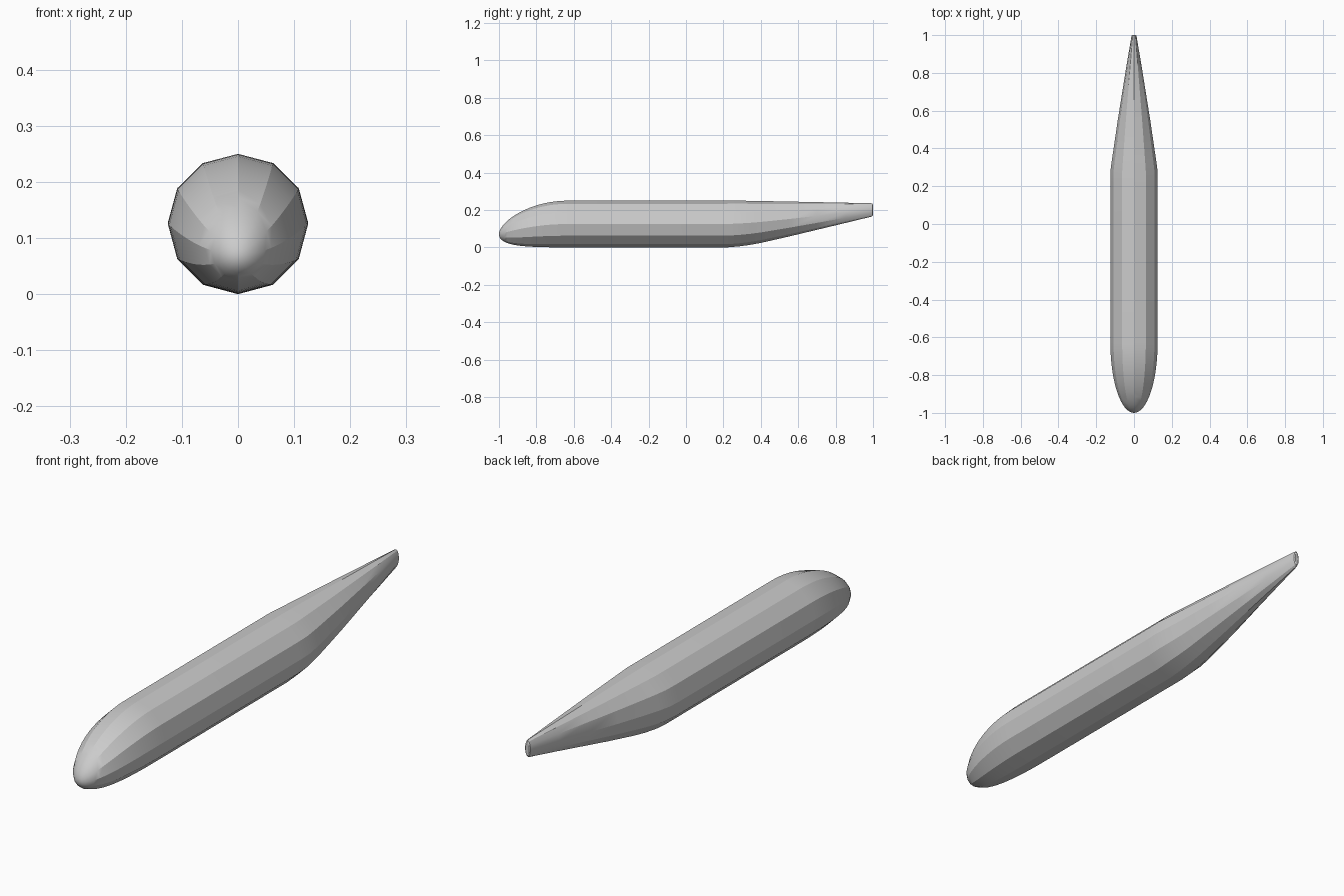
import bpy, bmesh
from math import sin, cos, pi, radians

if "Cube" in bpy.data.objects:
    bpy.data.objects.remove(bpy.data.objects["Cube"])

SIDES = 12
R = 0.125
NOSE_Y = -0.63

# Stations: (y, half width, bottom z, top z)
stations = []

# Rounded nose: elliptical radius, axis drooping towards the tip
STEPS = 16
for i in range(1, STEPS + 1):
    a = i / STEPS * pi / 2
    r, u = R * sin(a), cos(a)
    zc = R - 0.055 * u * u
    stations.append((NOSE_Y - 0.37 * u, r, zc - r, zc + r))

# Straight barrel, then tail narrowing to an upright blade-like end
stations += [
    (0.22, 0.125, 0.0, 0.25),
    (0.28, 0.125, 0.005, 0.25),
    (0.34, 0.117, 0.013, 0.249),
    (0.40, 0.108, 0.024, 0.248),
    (0.55, 0.086, 0.058, 0.245),
    (0.70, 0.062, 0.094, 0.242),
    (0.85, 0.038, 0.130, 0.239),
    (0.99, 0.014, 0.164, 0.236),
    (0.997, 0.012, 0.168, 0.233),
    (1.00, 0.008, 0.175, 0.226),
]

bm = bmesh.new()
rings = []
for y, w, lo, hi in stations:
    zc, h = (lo + hi) / 2, (hi - lo) / 2
    rings.append([bm.verts.new((w * cos(2 * pi * k / SIDES), y,
                                zc + h * sin(2 * pi * k / SIDES)))
                  for k in range(SIDES)])

# Skin between rings
for a, b in zip(rings, rings[1:]):
    for k in range(SIDES):
        n = (k + 1) % SIDES
        bm.faces.new((a[k], a[n], b[n], b[k]))

# Nose point and tail cap
tip = bm.verts.new((0, -1.0, 0.07))
for k in range(SIDES):
    bm.faces.new((tip, rings[0][(k + 1) % SIDES], rings[0][k]))
bm.faces.new(rings[-1])
bmesh.ops.recalc_face_normals(bm, faces=bm.faces)

mesh = bpy.data.meshes.new("fuselage")
bm.to_mesh(mesh)
bm.free()
fuselage = bpy.data.objects.new("fuselage", mesh)
bpy.context.collection.objects.link(fuselage)
bpy.context.view_layer.objects.active = fuselage
fuselage.select_set(True)
bpy.ops.object.shade_smooth_by_angle(angle=radians(25))
